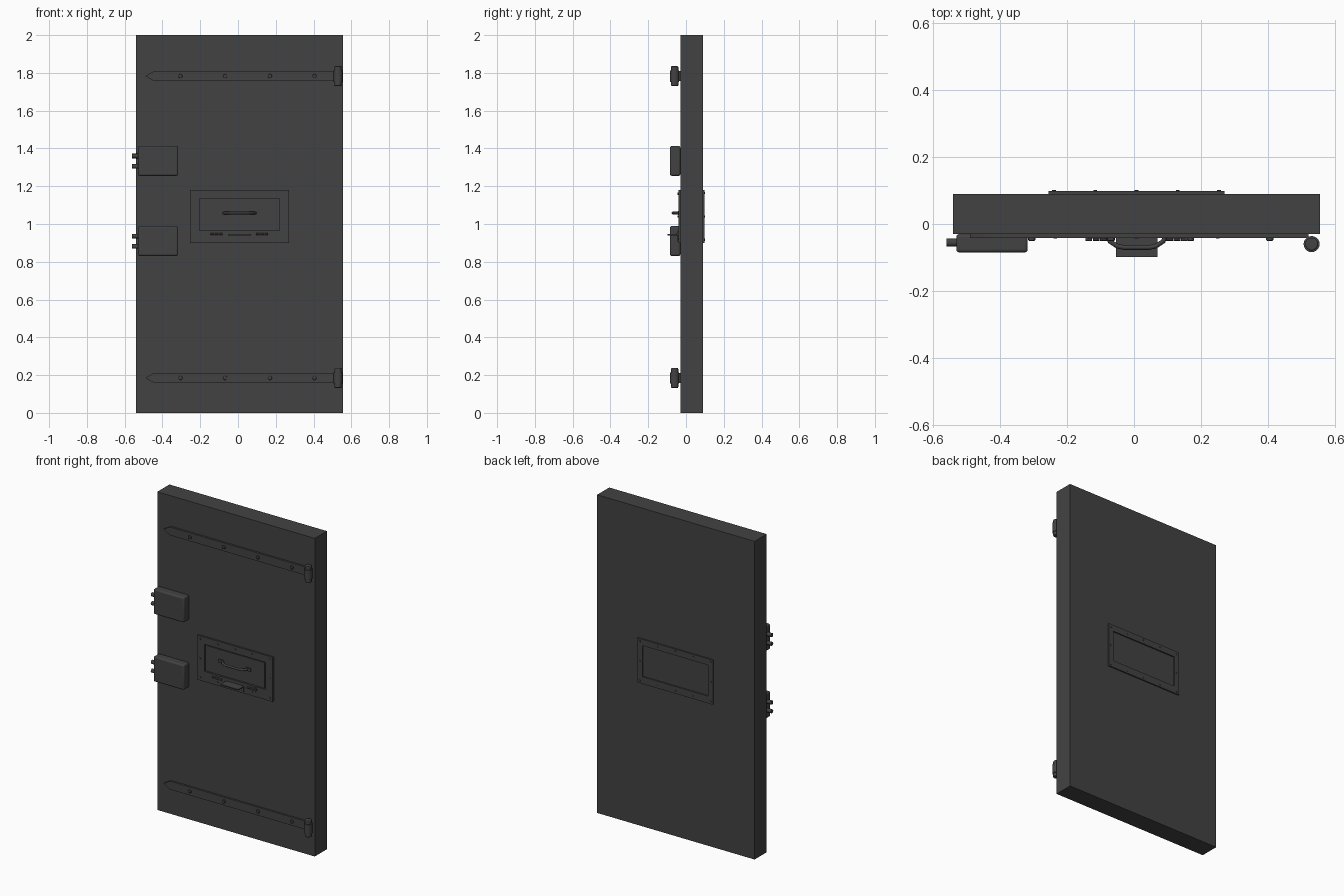
import bpy, bmesh, math
from mathutils import Matrix

if "Cube" in bpy.data.objects:
    bpy.data.objects.remove(bpy.data.objects["Cube"])

metal = bpy.data.materials.new("dark_metal")
metal.diffuse_color = (0.055, 0.055, 0.055, 1)
metal.use_nodes = True
metal.node_tree.nodes["Principled BSDF"].inputs["Base Color"].default_value = metal.diffuse_color


def finish(name, bm, bevel=0, smooth=False, segments=3):
    bmesh.ops.recalc_face_normals(bm, faces=bm.faces)
    me = bpy.data.meshes.new(name)
    bm.to_mesh(me)
    bm.free()
    ob = bpy.data.objects.new(name, me)
    bpy.context.collection.objects.link(ob)
    me.materials.append(metal)
    if bevel:
        m = ob.modifiers.new("bevel", 'BEVEL')
        m.width, m.segments = bevel, segments
    if smooth:
        bpy.ops.object.select_all(action='DESELECT')
        ob.select_set(True)
        bpy.context.view_layer.objects.active = ob
        bpy.ops.object.shade_smooth_by_angle()
    return ob


def box(name, x, y, z, bevel=0):
    bm = bmesh.new()
    bmesh.ops.create_cube(bm, size=1)
    for v in bm.verts:
        v.co = [lo + (c + 0.5) * (hi - lo) for c, (lo, hi) in zip(v.co, (x, y, z))]
    return finish(name, bm, bevel, bool(bevel))


def cylinder(name, center, r, length, axis='Z', bevel=0, sides=20):
    bm = bmesh.new()
    rot = {'Z': Matrix(), 'X': Matrix.Rotation(math.pi / 2, 4, 'Y'),
           'Y': Matrix.Rotation(math.pi / 2, 4, 'X')}[axis]
    bmesh.ops.create_cone(bm, cap_ends=True, segments=sides, radius1=r, radius2=r,
                          depth=length, matrix=Matrix.Translation(center) @ rot)
    return finish(name, bm, bevel, True)


def plate(name, pts, y0, y1):
    bm = bmesh.new()
    f = bm.faces.new([bm.verts.new((x, y0, z)) for x, z in pts])
    ext = bmesh.ops.extrude_face_region(bm, geom=[f])['geom']
    for v in ext:
        if isinstance(v, bmesh.types.BMVert):
            v.co.y = y1
    return finish(name, bm)


def frame(name, outer, inner, y0, y1):
    # rectangular ring: front, back, outer and inner walls
    bm = bmesh.new()
    rings = []
    for y in (y0, y1):
        for x0, x1, z0, z1 in (outer, inner):
            rings.append([bm.verts.new((x, y, z)) for x, z in
                          ((x0, z0), (x1, z0), (x1, z1), (x0, z1))])
    for a, b in ((0, 1), (1, 3), (3, 2), (2, 0)):
        for i in range(4):
            j = (i + 1) % 4
            bm.faces.new((rings[a][i], rings[a][j], rings[b][j], rings[b][i]))
    return finish(name, bm)


# Door slab
box("door_slab", (-0.54, 0.555), (-0.03, 0.09), (0, 2))

# Hinge straps with pointed tips, rivets and knuckles
for z in (0.185, 1.783):
    h = 0.026
    plate("hinge_strap", [(-0.49, z), (-0.445, z - h), (0.52, z - h), (0.52, z + h),
                          (-0.445, z + h)], -0.042, -0.03)
    for x in (-0.305, -0.068, 0.169, 0.405):
        cylinder("strap_rivet", (x, -0.044, z), 0.011, 0.012, 'Y', 0.003, 12)
    cylinder("hinge_knuckle", (0.53, -0.06, z), 0.024, 0.06)
    cylinder("hinge_pin", (0.53, -0.06, z), 0.019, 0.105, bevel=0.004)

# Lock boxes with pairs of bolts
for z in (0.91, 1.334):
    box("lock_box", (-0.53, -0.317), (-0.085, -0.03), (z - 0.079, z + 0.079), 0.009)
    for dz in (-0.029, 0.026):
        cylinder("lock_bolt", (-0.54, -0.055, z + dz), 0.012, 0.04, 'X')

# Hatch frames on both sides
outer, inner = (-0.255, 0.27, 0.9, 1.18), (-0.205, 0.22, 0.965, 1.135)
frame("hatch_frame_front", outer, inner, -0.041, -0.03)
frame("hatch_frame_back", outer, (-0.22, 0.235, 0.945, 1.14), 0.09, 0.098)
box("hatch_flap", (-0.195, 0.21), (-0.036, -0.03), (0.972, 1.128))
for y, inset in ((-0.041, 0.02), (0.098, 0.016)):
    x0, x1, z0, z1 = -0.255 + inset, 0.27 - inset, 0.9 + inset, 1.18 - inset
    spots = [(x0 + (x1 - x0) * i / 4, z) for i in range(5) for z in (z0, z1)]
    spots += [(x, 1.04) for x in (x0, x1)]
    for x, z in spots:
        cylinder("frame_rivet", (x, y, z), 0.006, 0.006, 'Y', 0, 10)

# Hatch pull handle: swept bar with end pads
cu = bpy.data.curves.new("handle_path", 'CURVE')
cu.dimensions = '3D'
cu.bevel_depth = 0.007
cu.bevel_resolution = 2
cu.use_fill_caps = True
pts = [(-0.08, -0.034), (-0.072, -0.052), (-0.05, -0.066), (-0.03, -0.07),
       (0.045, -0.07), (0.065, -0.066), (0.087, -0.052), (0.095, -0.034)]
sp = cu.splines.new('POLY')
sp.points.add(len(pts) - 1)
for p, (x, y) in zip(sp.points, pts):
    p.co = (x, y, 1.058, 1)
cu.materials.append(metal)
handle = bpy.data.objects.new("hatch_handle", cu)
bpy.context.collection.objects.link(handle)
for x in (-0.092, 0.1):
    box("handle_pad", (x - 0.016, x + 0.016), (-0.043, -0.036), (1.048, 1.068))

# Small hatch hinges: leaf plates and barrel
for x in (-0.113, 0.128):
    box("hatch_hinge_leaf", (x - 0.025, x + 0.025), (-0.044, -0.041), (0.93, 0.964))
    for dx in (-0.022, 0, 0.022):
        cylinder("hatch_hinge_barrel", (x + dx, -0.045, 0.947), 0.006, 0.02, 'X', 0, 12)

# Angled ledge below the hatch
box("ledge_back", (-0.053, 0.07), (-0.046, -0.041), (0.908, 0.946))
bm = bmesh.new()
bmesh.ops.create_cube(bm, size=1)
for v in bm.verts:
    v.co = (0.0085 + v.co.x * 0.123, -0.07 + v.co.y * 0.056, 0.943 + v.co.z * 0.006)
finish("ledge_shelf", bm)
